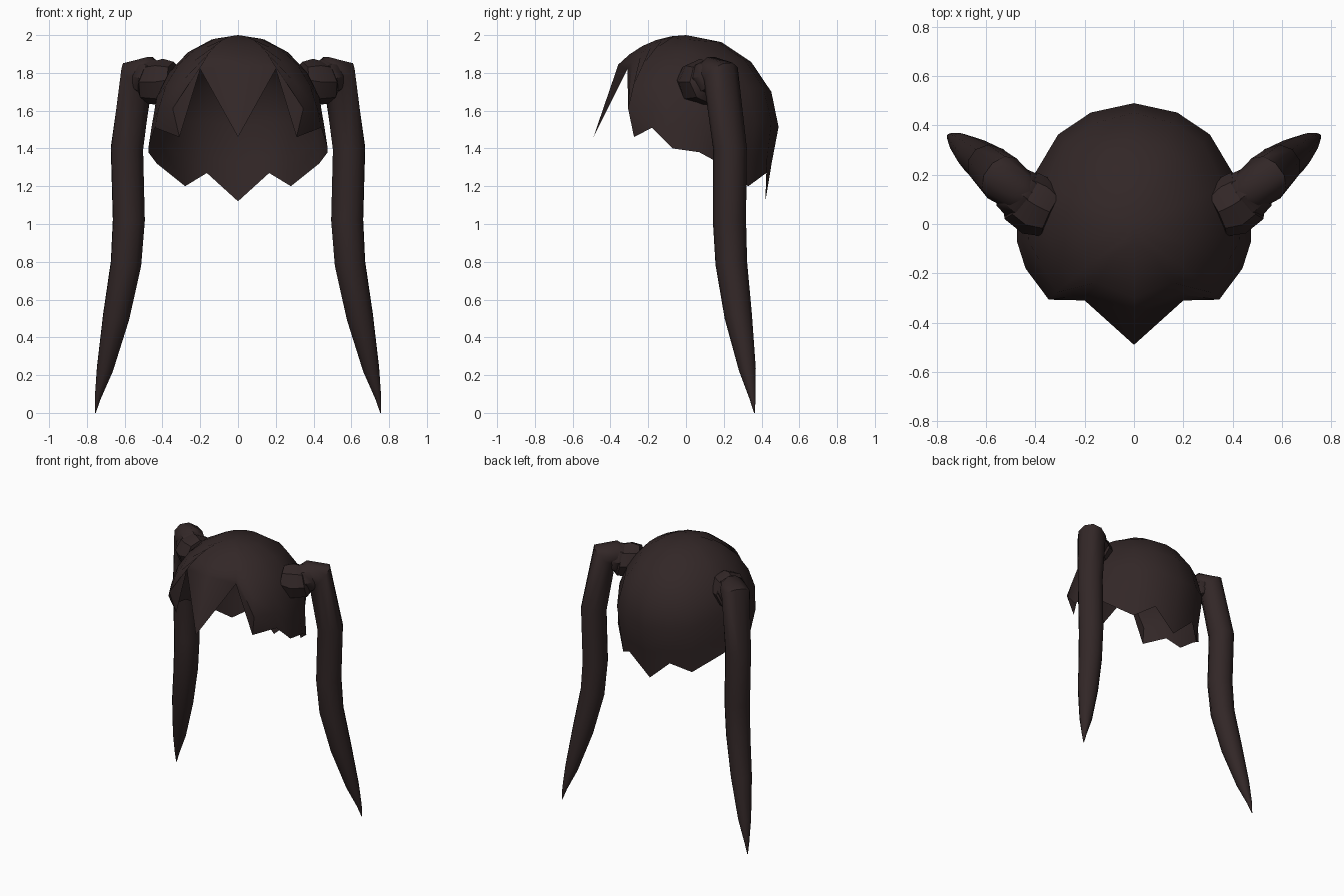
import bpy, bmesh
from math import sin, cos, pi, atan2, radians
from mathutils import Vector

cube = bpy.data.objects.get("Cube")
if cube:
    bpy.data.objects.remove(cube, do_unlink=True)

hair = bpy.data.materials.new("dark brown hair")
hair.use_nodes = True
COLOUR = (0.032, 0.020, 0.020, 1)
hair.diffuse_color = COLOUR
hair.node_tree.nodes["Principled BSDF"].inputs["Base Color"].default_value = COLOUR


def finish(name, bm, angle):
    """Turn a half model into a smooth object mirrored across x."""
    mesh = bpy.data.meshes.new(name)
    bm.to_mesh(mesh)
    bm.free()
    mesh.materials.append(hair)
    mesh.shade_smooth()
    mesh.set_sharp_from_angle(angle=radians(angle))
    obj = bpy.data.objects.new(name, mesh)
    bpy.context.scene.collection.objects.link(obj)
    obj.modifiers.new("Mirror", "MIRROR").use_clip = True


def sweep(name, path, sides, angle):
    """Tube through (x, y, z, radius) points, with mitred rings."""
    bm = bmesh.new()
    pts = [Vector(p[:3]) for p in path]
    side = Vector((-0.55, 0.83, 0))
    rings = []
    for i, p in enumerate(pts):
        t = Vector()
        if i > 0:
            t += (p - pts[i - 1]).normalized()
        if i < len(pts) - 1:
            t += (pts[i + 1] - p).normalized()
        t.normalize()
        u = (side - t * side.dot(t)).normalized()
        v = t.cross(u)
        r = path[i][3]
        rings.append([bm.verts.new(p + r * (u * cos(a) + v * sin(a)))
                      for a in (2 * pi * k / sides for k in range(sides))])
    for a, b in zip(rings, rings[1:]):
        for k in range(sides):
            n = (k + 1) % sides
            bm.faces.new((a[k], a[n], b[n], b[k]))
    bm.faces.new(rings[0][::-1])
    bm.faces.new(rings[-1])
    bmesh.ops.recalc_face_normals(bm, faces=bm.faces)
    finish(name, bm, angle)


# Hair cap: dome columns ending in a jagged rim.
# Each rim point: x, y, z, polar angle where the lock leaves the dome
RIM = [(0, -0.49, 1.46, 47), (0.20, -0.31, 1.82, 45), (0.31, -0.275, 1.46, 78),
       (0.44, -0.18, 1.51, 78), (0.475, -0.07, 1.40, 88), (0.475, 0.07, 1.38, 90),
       (0.43, 0.18, 1.32, 98), (0.28, 0.33, 1.20, 108), (0.165, 0.425, 1.27, 108),
       (0, 0.42, 1.12, 112)]
RX, RY, CZ, ROWS = 0.46, 0.49, 1.51, 5
bm = bmesh.new()
crown = bm.verts.new((0, 0, CZ + RY))
columns = []
for x, y, z, leave in RIM:
    az = atan2(x / RX, -y / RY)
    col = []
    for k in range(1, ROWS + 1):
        t = radians(leave) * k / ROWS
        px = 0 if x == 0 else RX * sin(t) * sin(az)
        col.append(bm.verts.new((px, -RY * sin(t) * cos(az), CZ + RY * cos(t))))
    col.append(bm.verts.new((x, y, z)))
    columns.append(col)
for a, b in zip(columns, columns[1:]):
    bm.faces.new((crown, a[0], b[0]))
    for k in range(ROWS):
        bm.faces.new((a[k], a[k + 1], b[k + 1], b[k]))
finish("hair_cap", bm, 40)

# Gathered hair and ties at the pigtail roots
sweep("hair_gathers", [(0.33, 0.04, 1.76, 0.10), (0.39, 0.07, 1.75, 0.125),
                       (0.46, 0.115, 1.75, 0.115), (0.48, 0.13, 1.76, 0.08)], 8, 35)
sweep("hair_ties", [(0.43, 0.10, 1.76, 0.09), (0.46, 0.12, 1.77, 0.105),
                    (0.50, 0.15, 1.78, 0.095), (0.52, 0.165, 1.79, 0.07)], 8, 35)

# Long tapering pigtails
sweep("pigtails", [(0.43, 0.11, 1.775, 0.07), (0.475, 0.14, 1.80, 0.088),
                   (0.535, 0.185, 1.785, 0.10), (0.588, 0.233, 1.40, 0.089),
                   (0.578, 0.23, 1.02, 0.088), (0.593, 0.24, 0.79, 0.084),
                   (0.645, 0.277, 0.51, 0.073), (0.705, 0.325, 0.23, 0.045),
                   (0.742, 0.352, 0.08, 0.017), (0.755, 0.362, 0.0, 0.002)], 10, 50)
